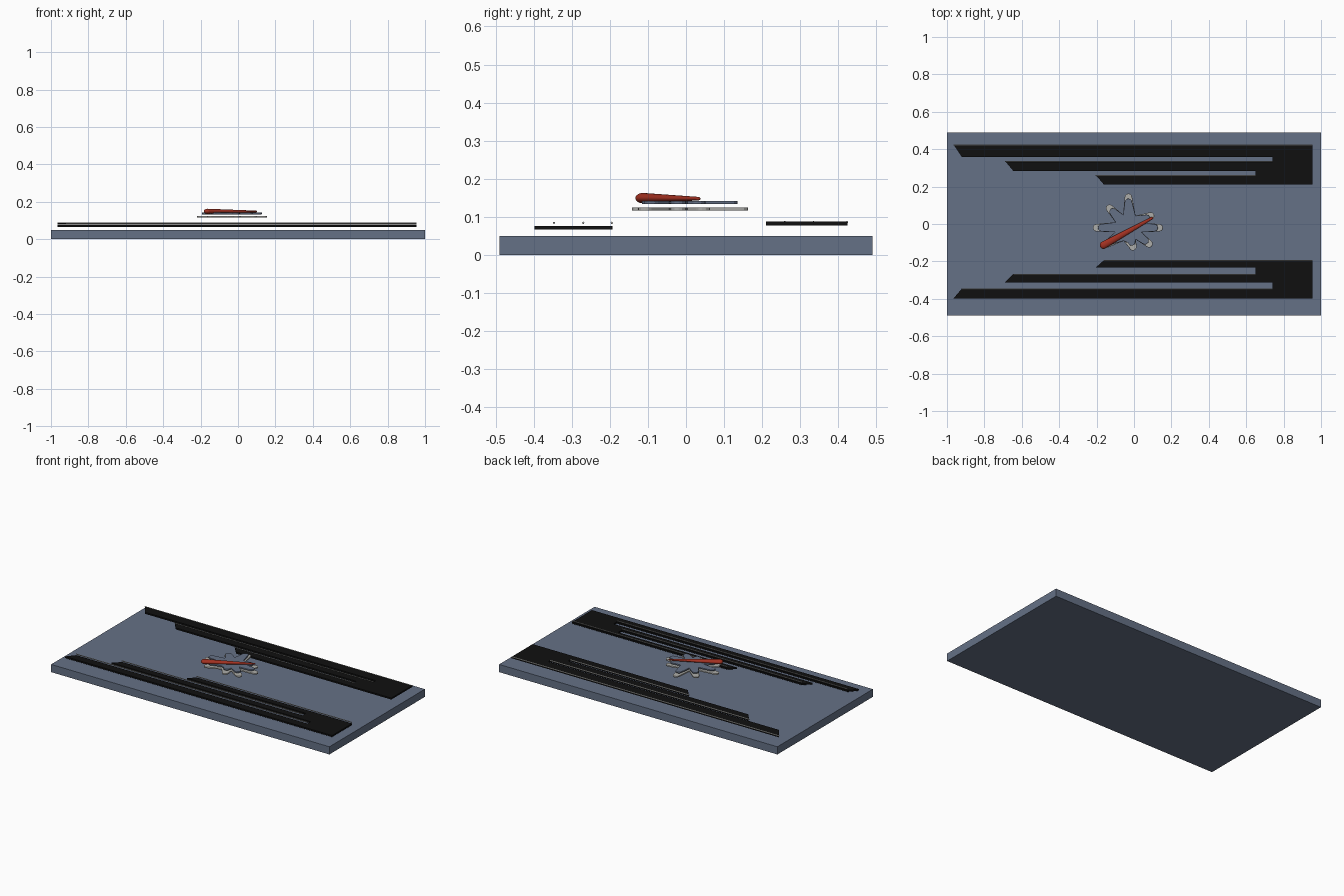
import bpy
import bmesh
from math import cos, sin, radians
from mathutils import Vector, Matrix

cube = bpy.data.objects.get("Cube")
if cube:
    bpy.data.objects.remove(cube, do_unlink=True)


def material(name, r, g, b):
    mat = bpy.data.materials.new(name)
    mat.use_nodes = True
    mat.diffuse_color = (r, g, b, 1)
    mat.node_tree.nodes["Principled BSDF"].inputs["Base Color"].default_value = (r, g, b, 1)
    return mat


slate = material("slate blue", 0.13, 0.165, 0.24)
black = material("black", 0.005, 0.005, 0.005)
silver = material("silver", 0.42, 0.42, 0.4)
red = material("red", 0.36, 0.03, 0.015)


def finish(name, bm, mat):
    bmesh.ops.recalc_face_normals(bm, faces=bm.faces)
    mesh = bpy.data.meshes.new(name)
    bm.to_mesh(mesh)
    bm.free()
    mesh.materials.append(mat)
    obj = bpy.data.objects.new(name, mesh)
    bpy.context.collection.objects.link(obj)
    return obj


def prism(name, outline, bottom, top, mat):
    """Extrude a flat outline upward."""
    bm = bmesh.new()
    face = bm.faces.new([bm.verts.new((x, y, bottom)) for x, y in outline])
    extruded = bmesh.ops.extrude_face_region(bm, geom=[face])["geom"]
    verts = [v for v in extruded if isinstance(v, bmesh.types.BMVert)]
    bmesh.ops.translate(bm, verts=verts, vec=(0, 0, top - bottom))
    return finish(name, bm, mat)


def rod(name, start, end, r1, r2, mat, sides=8):
    """Tapered cylinder between two points."""
    start, end = Vector(start), Vector(end)
    axis = end - start
    matrix = Matrix.Translation((start + end) / 2) @ axis.to_track_quat("Z", "Y").to_matrix().to_4x4()
    bm = bmesh.new()
    bmesh.ops.create_cone(bm, cap_ends=True, segments=sides, radius1=r1, radius2=r2,
                          depth=axis.length, matrix=matrix)
    return finish(name, bm, mat)


# Base slab
prism("base_slab", [(-1, -0.49), (1, -0.49), (1, 0.49), (-1, 0.49)], 0, 0.05, slate)

# Comb plates: three slanted strips joined at the right end, with edge rods
END = 0.955
GAP_ENDS = (0.74, 0.65)


def comb(name, strips, bottom, rod_z, lean):
    """Strips run from outermost to innermost as (y low, y high, tip x)."""
    outline = []
    ordered = sorted(strips)
    for i, (low, high, tip) in enumerate(ordered):
        slant = 0.045
        low_x, high_x = (tip, tip + slant) if lean < 0 else (tip + slant, tip)
        outline += [(low_x, low), (high_x, high)]
        if i < len(ordered) - 1:
            gap = GAP_ENDS[i] if lean < 0 else GAP_ENDS[1 - i]
            outline += [(gap, high), (gap, ordered[i + 1][0])]
    outline += [(END, ordered[-1][1]), (END, ordered[0][0])]
    prism(name + "_comb", outline, bottom, bottom + 0.01, black)
    for i, (low, high, tip) in enumerate(ordered):
        start = tip + 0.045 if lean < 0 else tip
        stops = (*GAP_ENDS, END) if lean < 0 else (*reversed(GAP_ENDS), END)
        rod(f"{name}_edge_rod_{i}", (start, high - 0.002, rod_z),
            (stops[i], high - 0.002, rod_z), 0.003, 0.003, silver)


comb("front", [(-0.398, -0.345, -0.965), (-0.313, -0.268, -0.69), (-0.233, -0.193, -0.205)],
     0.066, 0.084, -1)
comb("back", [(0.357, 0.425, -0.965), (0.283, 0.337, -0.69), (0.21, 0.262, -0.205)],
     0.077, 0.086, 1)

# Star rosette: uneven rounded petals in two layers
CENTRE = Vector((-0.03, -0.02))
PETALS = [(-77, 0.125), (-38, 0.16), (0, 0.185), (28, 0.155),
          (90, 0.183), (134, 0.165), (180, 0.19), (217, 0.165)]


def star(name, trim, bottom, mat):
    outline = []
    for i, (angle, length) in enumerate(PETALS):
        a = radians(angle)
        along, across = Vector((cos(a), sin(a))), Vector((-sin(a), cos(a)))
        half = 0.02
        for step in range(-3, 4):
            t = radians(step * 30)
            outline.append(CENTRE + along * (length - trim - half + half * cos(t))
                           + across * half * sin(t))
        following = PETALS[(i + 1) % len(PETALS)][0]
        gap = (following - angle) % 360
        valley = radians(angle + gap / 2)
        radius = 0.1 if gap < 30 else 0.075
        outline.append(CENTRE + Vector((cos(valley), sin(valley))) * radius)
    obj = prism(name, outline, bottom, bottom + 0.009, mat)
    bevel = obj.modifiers.new("soft rim", "BEVEL")
    bevel.width = 0.002
    bevel.segments = 2


star("lower_star", 0, 0.116, silver)
star("upper_star", 0.027, 0.133, slate)

# Tapered red bat with rounded ends, slightly flattened
wide, narrow = Vector((-0.163, -0.113, 0.149)), Vector((0.095, 0.031, 0.147))
parts = [rod("red_bat", wide, narrow, 0.02, 0.007, red, 24)]
for label, point, radius in (("wide", wide, 0.02), ("narrow", narrow, 0.007)):
    bm = bmesh.new()
    bmesh.ops.create_uvsphere(bm, u_segments=24, v_segments=12, radius=radius,
                              matrix=Matrix.Translation(point))
    parts.append(finish("red_bat_" + label + "_end", bm, red))
for obj in parts:
    for v in obj.data.vertices:
        v.co.z = wide.z + (v.co.z - wide.z) * 0.68
    bpy.ops.object.select_all(action="DESELECT")
    obj.select_set(True)
    bpy.context.view_layer.objects.active = obj
    bpy.ops.object.shade_smooth_by_angle()
